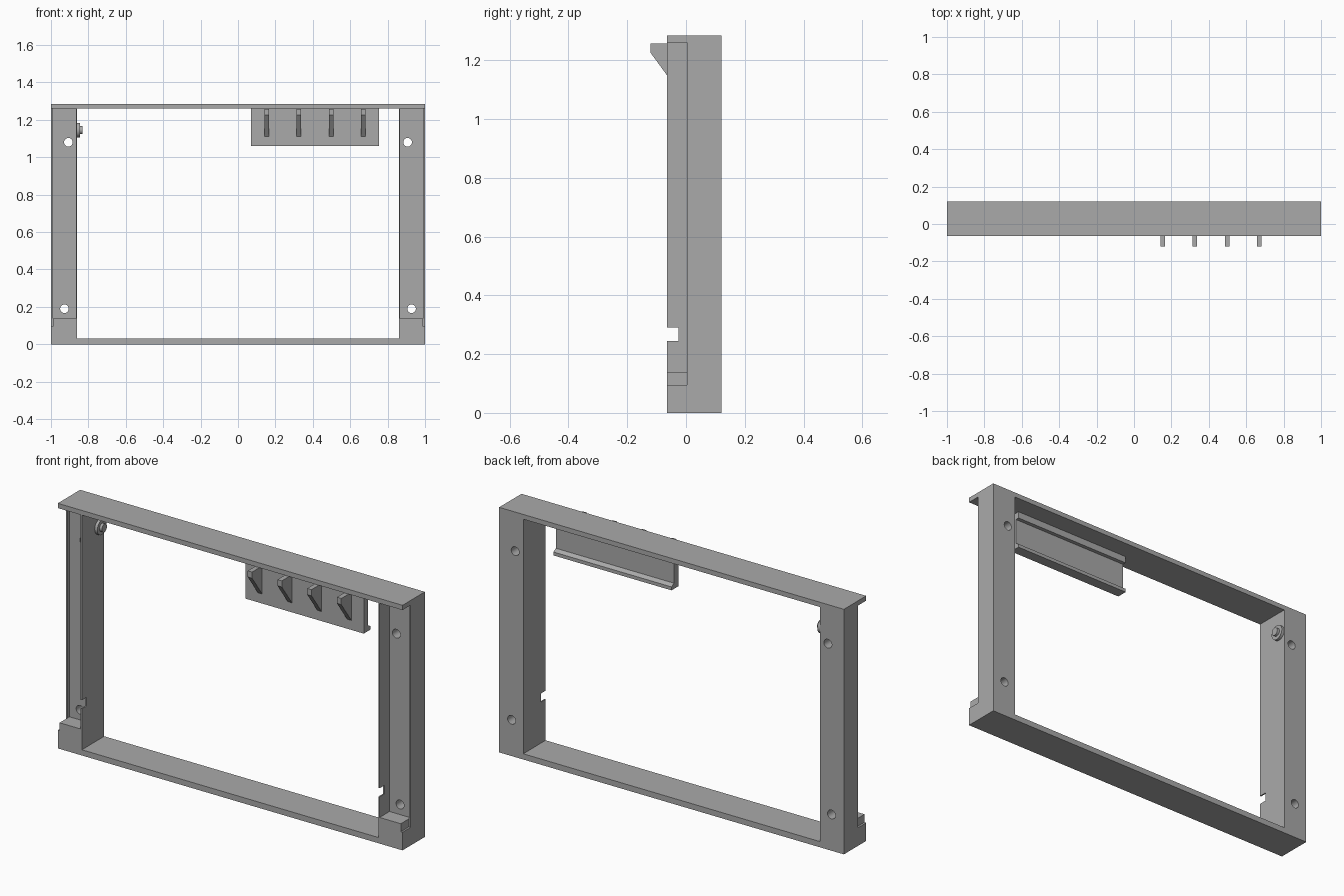
import bpy, bmesh, math
from mathutils import Matrix, Vector

if "Cube" in bpy.data.objects:
    bpy.data.objects.remove(bpy.data.objects["Cube"], do_unlink=True)

grey = bpy.data.materials.new("plain grey")
grey.use_nodes = True
COLOUR = (0.4, 0.4, 0.4, 1)
grey.diffuse_color = COLOUR
grey.node_tree.nodes["Principled BSDF"].inputs["Base Color"].default_value = COLOUR


def finish(name, bm):
    bmesh.ops.recalc_face_normals(bm, faces=bm.faces)
    mesh = bpy.data.meshes.new(name)
    bm.to_mesh(mesh)
    bm.free()
    mesh.materials.append(grey)
    obj = bpy.data.objects.new(name, mesh)
    bpy.context.collection.objects.link(obj)
    return obj


def prism(name, points, axis, low, high):
    """Extrude a flat profile along one axis; points hold the other two coordinates."""
    def place(a, b, c):
        return {"x": (c, a, b), "y": (a, c, b), "z": (a, b, c)}[axis]
    bm = bmesh.new()
    face = bm.faces.new([bm.verts.new(place(a, b, low)) for a, b in points])
    new = bmesh.ops.extrude_face_region(bm, geom=[face])["geom"]
    move = Vector(place(0, 0, high - low))
    bmesh.ops.translate(bm, vec=move, verts=[v for v in new if isinstance(v, bmesh.types.BMVert)])
    return finish(name, bm)


def box(name, x, y, z):
    (x0, x1), (y0, y1) = sorted(x), y
    return prism(name, [(x0, y0), (x1, y0), (x1, y1), (x0, y1)], "z", *z)


def cylinder(name, centre, radius, depth, axis):
    bm = bmesh.new()
    turn = Matrix.Rotation(math.pi / 2, 4, "X" if axis == "y" else "Y")
    bmesh.ops.create_cone(bm, cap_ends=True, segments=32, radius1=radius, radius2=radius,
                          depth=depth, matrix=Matrix.Translation(centre) @ turn)
    return finish(name, bm)


def smooth(obj):
    bpy.ops.object.select_all(action="DESELECT")
    obj.select_set(True)
    bpy.context.view_layer.objects.active = obj
    bpy.ops.object.shade_smooth_by_angle(angle=math.radians(30))


def cut(obj, cutter):
    cutter.hide_render = True
    bpy.context.view_layer.objects.active = obj
    mod = obj.modifiers.new("cut", "BOOLEAN")
    mod.operation, mod.solver, mod.object = "DIFFERENCE", "EXACT", cutter
    bpy.ops.object.modifier_apply(modifier=mod.name)
    bpy.data.objects.remove(cutter, do_unlink=True)


FRONT, BACK, TOP = -0.065, 0.12, 1.285
INNER, WALL, LIP, FLOOR = 0.86, 0.867, 0.99, 0.017
BAR = 1.26

# Top and bottom bars
box("top_bar", (-1, 1), (FRONT, BACK), (BAR, TOP))
box("bottom_bar", (-INNER, INNER), (FRONT, BACK), (0, 0.03))

# Channelled side posts with screw holes, wall notch and stepped foot
channel = [(INNER, FRONT), (WALL, FRONT), (WALL, FLOOR), (LIP, FLOOR),
           (LIP, 0.003), (1, 0.003), (1, BACK), (INNER, BACK)]
step = [(WALL, 0), (1, 0), (1, 0.095), (LIP, 0.095), (LIP, 0.137), (WALL, 0.137)]
for side, s in (("left", 1), ("right", -1)):
    post = prism(side + "_post", [(s * x, y) for x, y in channel], "z", 0, BAR)
    for x, z in ((0.907, 1.08), (0.928, 0.19)):
        cut(post, cylinder("hole_cutter", (s * x, 0.07, z), 0.023, 0.3, "y"))
    cut(post, box("notch_cutter", (s * 0.84, s * 0.88), (-0.1, -0.025), (0.245, 0.29)))
    smooth(post)
    prism(side + "_foot", [(s * x, z) for x, z in step], "y", FRONT, FLOOR)

# Round boss and knob inside the right post
smooth(cylinder("boss", (-0.855, 0.08, 1.145), 0.039, 0.02, "x"))
smooth(cylinder("boss_knob", (-0.843, 0.08, 1.145), 0.021, 0.024, "x"))

# Hanging plate with a ledge at top and a hooked lip at the bottom
hook = [(-0.036, 1.06), (0.02, 1.06), (0.02, 1.078), (0, 1.09), (0, 1.225),
        (0.02, 1.225), (0.02, BAR), (-0.036, BAR)]
prism("hanging_plate", hook, "x", 0.07, 0.755)

# Sloped ribs on the plate
rib = [(-0.036, 1.257), (-0.12, 1.257), (-0.12, 1.225), (-0.036, 1.11)]
for i in range(4):
    x = 0.153 + i * 0.1725
    prism("rib_%d" % (i + 1), rib, "x", x - 0.0125, x + 0.0125)
